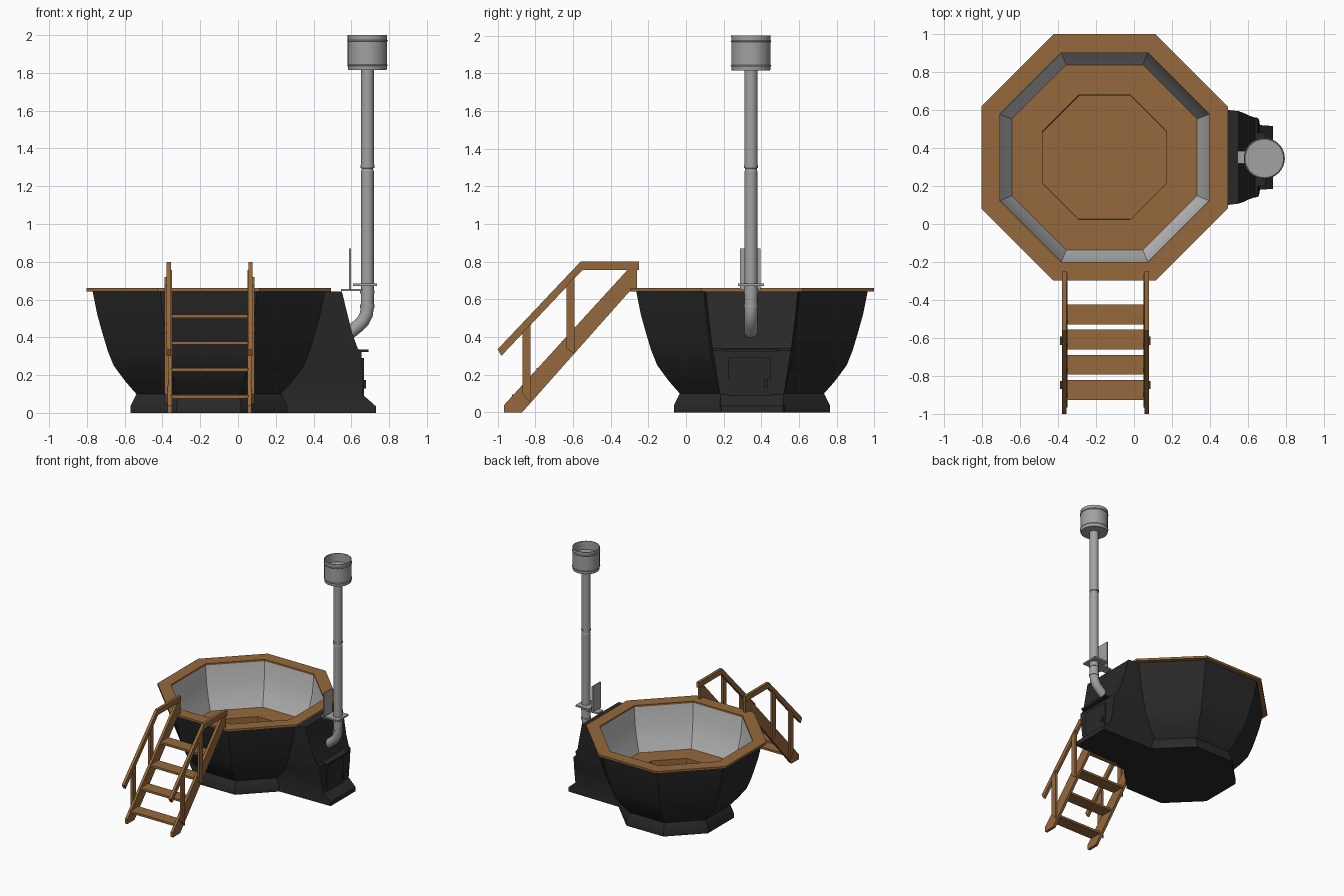
import bpy, bmesh, math
from mathutils import Vector

if "Cube" in bpy.data.objects:
    bpy.data.objects.remove(bpy.data.objects["Cube"])

CX, CY = -0.155, 0.35          # tub centre
PX, PY = 0.685, 0.345          # chimney axis
T8 = math.tan(math.pi / 8)


def mat(name, c):
    m = bpy.data.materials.new(name)
    m.diffuse_color = (*c, 1)
    m.use_nodes = True
    m.node_tree.nodes["Principled BSDF"].inputs["Base Color"].default_value = m.diffuse_color
    return m


WOOD = mat("wood", (0.30, 0.14, 0.045))
BLACK = mat("black shell", (0.022, 0.022, 0.022))
LINER = mat("pale liner", (0.55, 0.55, 0.55))
STEEL = mat("steel", (0.36, 0.36, 0.36))


def make(name, bm, mats, recalc=True):
    if recalc:
        bmesh.ops.recalc_face_normals(bm, faces=bm.faces)
    me = bpy.data.meshes.new(name)
    bm.to_mesh(me)
    bm.free()
    for m in mats:
        me.materials.append(m)
    me.shade_smooth()
    me.set_sharp_from_angle(angle=math.radians(30))
    ob = bpy.data.objects.new(name, me)
    bpy.context.collection.objects.link(ob)
    return ob


def loft(name, rings, mats, idx=None, caps=(True, True), close=False):
    """Skin a list of equal-length point rings; idx gives a material per band."""
    bm = bmesh.new()
    vs = [[bm.verts.new(p) for p in r] for r in rings]
    n = len(vs[0])
    for i in range(len(vs) if close else len(vs) - 1):
        a, b = vs[i], vs[(i + 1) % len(vs)]
        for k in range(n):
            f = bm.faces.new((a[k], a[(k + 1) % n], b[(k + 1) % n], b[k]))
            f.material_index = idx[i] if idx else 0
    if not close:
        if caps[0]:
            bm.faces.new(vs[0][::-1]).material_index = idx[0] if idx else 0
        if caps[1]:
            bm.faces.new(vs[-1]).material_index = idx[-1] if idx else 0
    return make(name, bm, mats)


def octagon(a, z):
    r = a / math.cos(math.pi / 8)
    return [(CX + r * math.cos((k + .5) * math.pi / 4),
             CY + r * math.sin((k + .5) * math.pi / 4), z) for k in range(8)]


def box(name, x0, x1, y0, y1, z0, z1, m):
    return loft(name, [[(x0, y0, z), (x1, y0, z), (x1, y1, z), (x0, y1, z)] for z in (z0, z1)], [m])


def slab(name, pts, x0, x1, m):
    """Extrude a (y, z) outline along x."""
    return loft(name, [[(x, y, z) for y, z in pts] for x in (x0, x1)], [m])


def lathe(name, prof, m, n=32, caps=(True, True)):
    return loft(name, [[(PX + r * math.cos(2 * math.pi * k / n),
                         PY + r * math.sin(2 * math.pi * k / n), z) for k in range(n)]
                       for r, z in prof], [m], caps=caps)


# Tub shell: outside, then over the top and down the inside to seat and footwell
outer = [(.415, 0), (.415, .035), (.383, .1), (.44, .165), (.503, .25), (.535, .33),
         (.562, .42), (.59, .52), (.615, .645)]
inner = [(.55, .645), (.537, .5), (.515, .39), (.487, .29), (.327, .29), (.325, .11)]
idx = [0] * len(outer) + [1, 1, 1, 2, 2]
tub = loft("tub_shell", [octagon(a, z) for a, z in outer + inner],
           [BLACK, LINER, WOOD], idx)

# Wooden rim
loft("rim", [octagon(a, z) for a, z in ((.648, .642), (.648, .66), (.55, .66), (.55, .642))],
     [WOOD], close=True)

# Stove housing growing from the right-hand face of the tub: z, front x, tub apothem, front half width
sect = [(0, .73, .415, .165), (.035, .73, .415, .165), (.095, .662, .385, .17),
        (.25, .658, .503, .195), (.328, .652, .535, .208), (.338, .635, .537, .21),
        (.42, .605, .562, .22), (.52, .58, .59, .232), (.642, .55, .613, .243)]
loft("stove_housing", [[(CX + a - .03, CY - a * T8, z), (CX + a, CY - a * T8, z), (x, CY - h, z),
                        (x, CY + h, z), (CX + a, CY + a * T8, z), (CX + a - .03, CY + a * T8, z)]
                       for z, x, a, h in sect], [BLACK])

# Stove door, handle and ledge
box("stove_door", .64, .668, .225, .452, .085, .29, BLACK)
box("door_handle", .66, .678, .415, .435, .13, .175, BLACK)
box("stove_ledge", .62, .69, .2, .48, .322, .336, BLACK)

# Elbow pipe bending into the housing
path = [Vector(p) for p in ((.685, 0, .67), (.685, 0, .56), (.679, 0, .52), (.662, 0, .487),
                            (.635, 0, .46), (.56, 0, .4))]
rings = []
for i, p in enumerate(path):
    t = (path[min(i + 1, len(path) - 1)] - path[max(i - 1, 0)]).normalized()
    s = Vector((0, 1, 0)).cross(t)
    rings.append([p + Vector((0, PY, 0)) + .035 * (math.cos(q * math.pi / 12) * s
                  + math.sin(q * math.pi / 12) * Vector((0, 1, 0))) for q in range(24)])
loft("elbow_pipe", rings, [STEEL])
for z in (.565, .64):
    lathe("elbow_collar", [(.038, z - .008), (.038, z + .008)], STEEL)

# Chimney pipe with a joint
lathe("chimney_pipe", [(.034, .66), (.034, 1.28), (.031, 1.285), (.031, 1.295),
                       (.035, 1.3), (.035, 1.83)], STEEL)
lathe("pipe_joint", [(.037, 1.297), (.037, 1.312)], STEEL)

# Chimney cap: open cup with raised bands
lathe("chimney_cap", [(.035, 1.815), (.102, 1.815), (.104, 1.835), (.108, 1.84), (.104, 1.845),
                      (.104, 1.965), (.108, 1.97), (.104, 1.975), (.105, 2.0),
                      (.099, 2.0), (.099, 1.93)], STEEL)

# Flange, heat shield and bracket around the pipe foot
box("pipe_flange", .61, .735, .275, .415, .672, .685, STEEL)
box("shield_bracket", .545, .66, .318, .385, .645, .657, STEEL)
box("heat_shield", .588, .598, .288, .395, .65, .87, STEEL)

# Stairs: stringers, handrails and posts on both sides
SX = -.15
string = [(-.965, 0), (-.87, 0), (-.30, .642), (-.26, .642), (-.26, .757), (-.31, .757), (-.965, .04)]
rail = [(-.98, .3), (-.55, .755), (-.25, .755), (-.25, .8), (-.56, .8), (-1.0, .335)]
for side, s in (("left", -1), ("right", 1)):
    slab(side + "_stringer", string, SX + s * .2, SX + s * .222, WOOD)
    slab(side + "_handrail", rail, SX + s * .205, SX + s * .228, WOOD)
    slab(side + "_lower_post", [(-.868, .1), (-.825, .05), (-.825, .47), (-.868, .425)],
         SX + s * .218, SX + s * .238, WOOD)
    slab(side + "_upper_post", [(-.635, .34), (-.592, .31), (-.592, .72), (-.635, .675)],
         SX + s * .218, SX + s * .238, WOOD)

# Treads
for i in range(4):
    y, z = -.925 + i * .1325, .08 + i * .1425
    box("tread_%d" % (i + 1), SX - .205, SX + .205, y, y + .105, z - .004, z + .014, WOOD)
